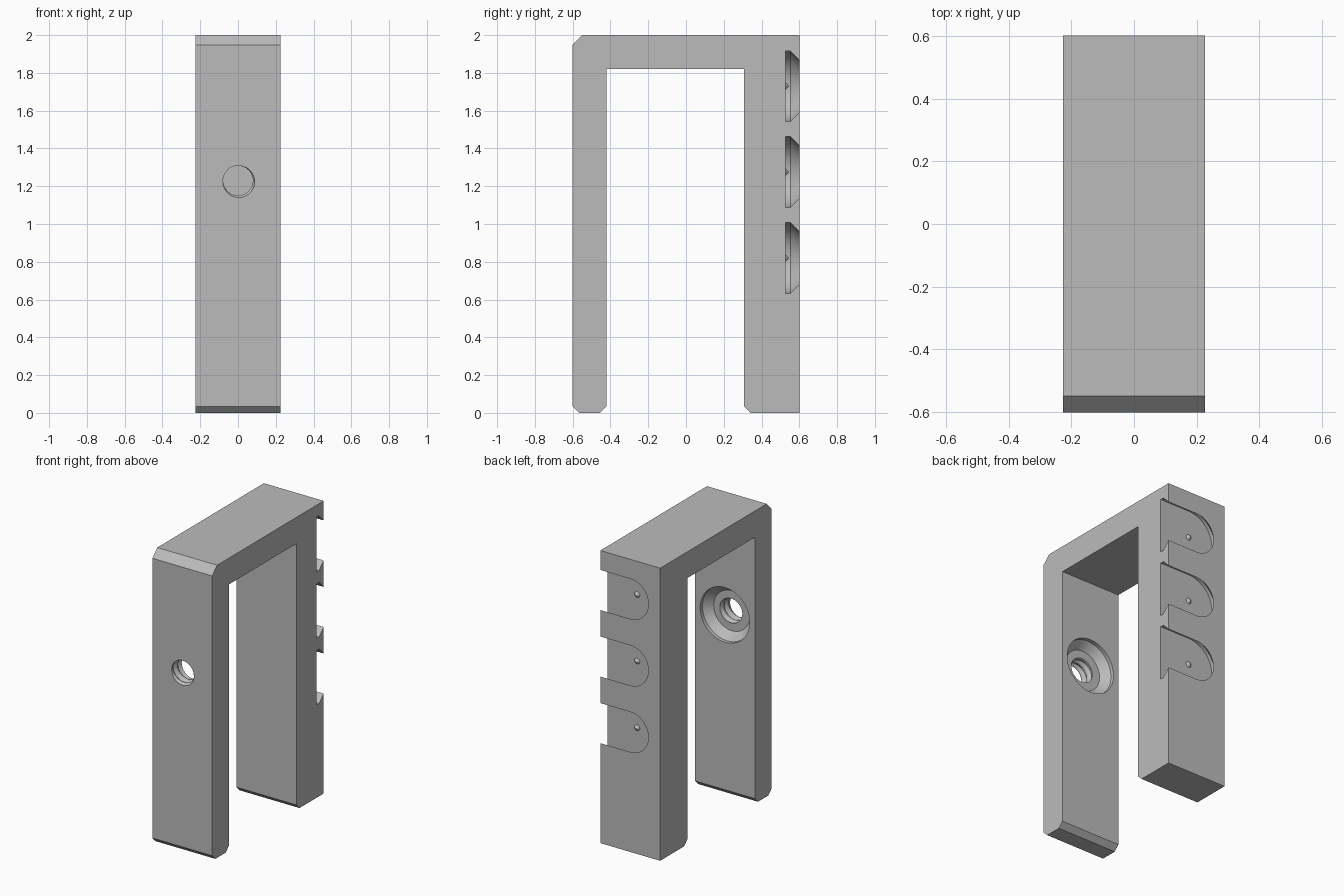
import bpy, bmesh
from math import sin, cos, pi, radians

cube = bpy.data.objects.get("Cube")
if cube:
    bpy.data.objects.remove(cube, do_unlink=True)

grey = bpy.data.materials.new("plain grey")
grey.use_nodes = True
COLOUR = (0.5, 0.5, 0.5, 1)
grey.diffuse_color = COLOUR
grey.node_tree.nodes["Principled BSDF"].inputs["Base Color"].default_value = COLOUR


def loft(name, rings):
    """Closed solid skinned through rings of equal point count, capped at both ends."""
    bm = bmesh.new()
    loops = [[bm.verts.new(p) for p in ring] for ring in rings]
    n = len(loops[0])
    for a, b in zip(loops, loops[1:]):
        for i in range(n):
            j = (i + 1) % n
            bm.faces.new((a[i], a[j], b[j], b[i]))
    bm.faces.new(loops[0])
    bm.faces.new(loops[-1][::-1])
    bmesh.ops.recalc_face_normals(bm, faces=bm.faces)
    mesh = bpy.data.meshes.new(name)
    bm.to_mesh(mesh)
    bm.free()
    mesh.materials.append(grey)
    obj = bpy.data.objects.new(name, mesh)
    bpy.context.collection.objects.link(obj)
    return obj


def circle(r, y, z, n=64):
    return [(r * cos(2 * pi * i / n), y, z + r * sin(2 * pi * i / n)) for i in range(n)]


def select(obj):
    bpy.ops.object.select_all(action='DESELECT')
    obj.select_set(True)
    bpy.context.view_layer.objects.active = obj


def cut(obj, cutter):
    cutter.hide_render = True
    select(obj)
    mod = obj.modifiers.new(cutter.name, 'BOOLEAN')
    mod.operation, mod.solver, mod.object = 'DIFFERENCE', 'EXACT', cutter
    bpy.ops.object.modifier_apply(modifier=mod.name)
    bpy.data.objects.remove(cutter, do_unlink=True)


# U-shaped bracket: side profile (y, z) extruded across the width
HALF, FRONT, BACK = 0.226, -0.602, 0.602
FRONT_IN, BACK_IN, CEILING, CH = -0.42, 0.307, 1.82, 0.035
profile = [(FRONT, CH), (FRONT, 1.947), (FRONT + 0.053, 2), (BACK, 2), (BACK, 0),
           (BACK_IN + CH, 0), (BACK_IN, CH), (BACK_IN, CEILING),
           (FRONT_IN, CEILING), (FRONT_IN, CH), (FRONT_IN - CH, 0), (FRONT + CH, 0)]
bracket = loft("bracket", [[(x, y, z) for y, z in profile] for x in (-HALF, HALF)])

# Dovetail slots in the back, rounded at one end and open at the other
R_IN, R_OUT, FLOOR = 0.187, 0.137, 0.527


def slot_ring(r, y, z):
    arc = [radians(90 + 180 * i / 32) for i in range(33)]
    return ([(r * cos(a), y, z + r * sin(a)) for a in arc]
            + [(0.3, y, z - r), (0.3, y, z + r)])


slot_heights = [1.73, 1.275, 0.82]
for z in slot_heights:
    layers = [(R_IN, FLOOR), (R_IN, FLOOR + 0.025), (R_OUT, BACK), (R_OUT, BACK + 0.03)]
    cut(bracket, loft("slot_cutter", [slot_ring(r, y, z) for r, y in layers]))

# Stepped conical recess on the inside of the front leg
HOLE_Z = 1.23
recess = [(R_IN, FRONT_IN + 0.02), (R_IN, FRONT_IN - 0.025), (R_OUT, FRONT_IN - 0.075)]
cut(bracket, loft("recess_cutter", [circle(r, y, HOLE_Z) for r, y in recess]))

# Threaded hole: radius follows a trapezoid wave along a helix
PITCH, MINOR, DEPTH = 0.05, 0.079, 0.012


def thread_ring(y, n=48):
    ring = []
    for i in range(n):
        t = ((y - FRONT) / PITCH - i / n + 0.12) % 1
        wave = min(1, max(0, 3.5 * abs(t - 0.5) - 0.5))
        r, a = MINOR + DEPTH * wave, 2 * pi * i / n + radians(-100)
        ring.append((r * cos(a), y, HOLE_Z + r * sin(a)))
    return ring


cut(bracket, loft("thread_cutter", [thread_ring(FRONT - 0.02 + 0.003 * k) for k in range(49)]))
select(bracket)
bpy.ops.object.shade_smooth_by_angle(angle=radians(25))

# Small conical bump on each slot floor
for z in slot_heights:
    bump = loft("slot_bump", [circle(r, y, z, 24) for r, y in
                              ((0.02, FLOOR - 0.005), (0.02, FLOOR), (0.002, FLOOR + 0.018))])
    select(bump)
    bpy.ops.object.shade_smooth_by_angle(angle=radians(25))
